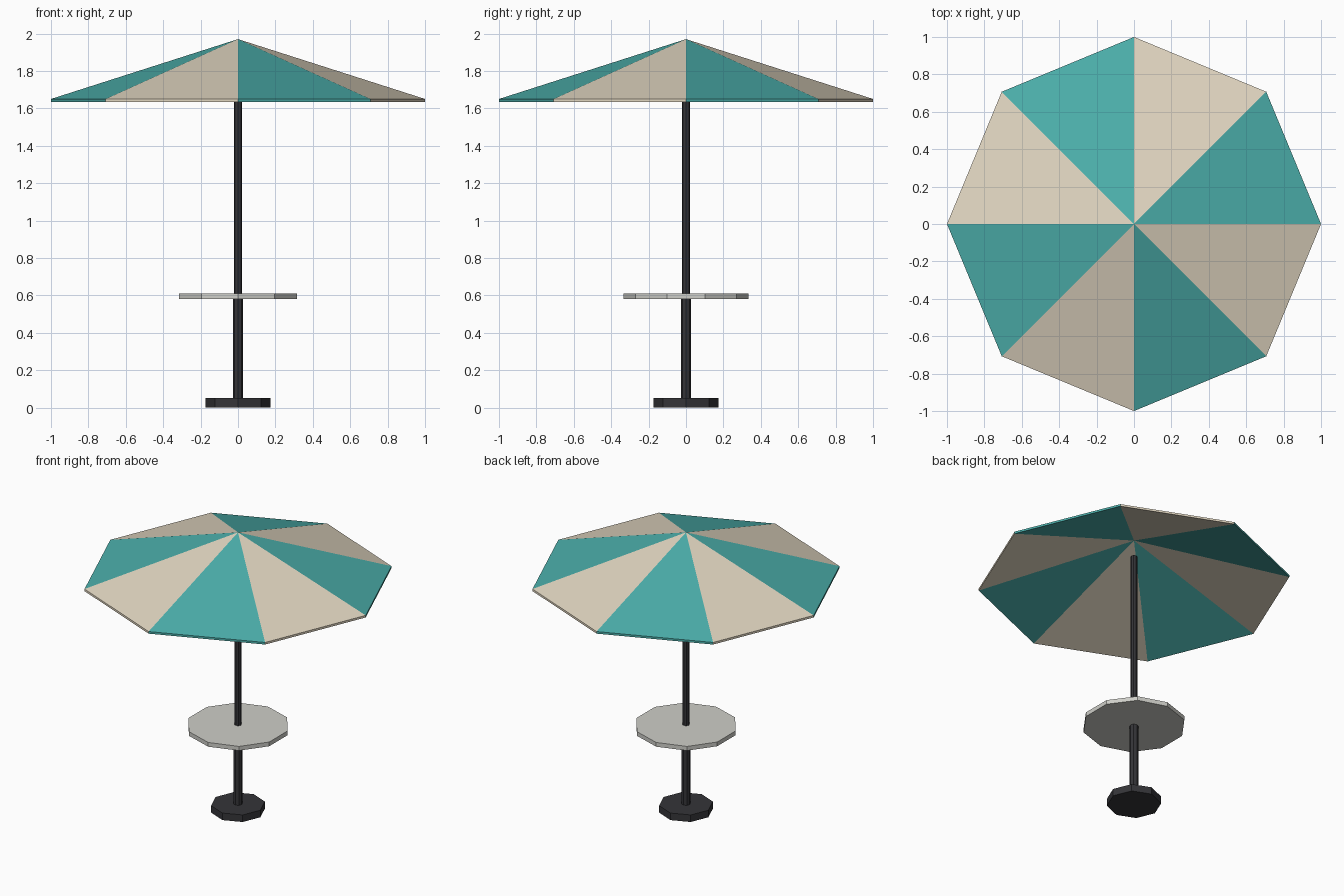
import bpy, bmesh
from math import cos, sin, pi

if "Cube" in bpy.data.objects:
    bpy.data.objects.remove(bpy.data.objects["Cube"])


def material(name, rgb):
    m = bpy.data.materials.new(name)
    m.diffuse_color = (*rgb, 1)
    m.use_nodes = True
    m.node_tree.nodes["Principled BSDF"].inputs["Base Color"].default_value = m.diffuse_color
    return m


DARK = material("dark_metal", (0.035, 0.035, 0.04))
TOP = material("pale_top", (0.62, 0.62, 0.58))
TEAL = material("teal_cloth", (0.07, 0.42, 0.40))
BEIGE = material("beige_cloth", (0.75, 0.67, 0.53))


def cylinder(name, sides, radius, z0, z1, mat):
    bpy.ops.mesh.primitive_cylinder_add(vertices=sides, radius=radius, depth=z1 - z0,
                                        location=(0, 0, (z0 + z1) / 2))
    ob = bpy.context.object
    ob.name = name
    ob.data.materials.append(mat)
    return ob


# Foot, two-stage pole and table
cylinder("base", 8, 0.175, 0.0, 0.05, DARK)
cylinder("lower_pole", 8, 0.028, 0.05, 0.58, DARK)
cylinder("upper_pole", 8, 0.022, 0.58, 1.835, DARK)
cylinder("table_top", 10, 0.333, 0.58, 0.61, TOP)

# Canopy: thin eight-sided cone, hollow underneath, with alternating panels
SIDES, RIM, APEX, THICK = 8, 1.65, 1.97, 0.015
bm = bmesh.new()


def shell(drop):
    ring = [bm.verts.new((cos(2 * pi * i / SIDES), sin(2 * pi * i / SIDES), RIM - drop))
            for i in range(SIDES)]
    return ring, bm.verts.new((0, 0, APEX - drop))


outer, outer_tip = shell(0)
inner, inner_tip = shell(THICK)
for i in range(SIDES):
    j = (i + 1) % SIDES
    for verts in ((outer[i], outer[j], outer_tip),
                  (inner[j], inner[i], inner_tip),
                  (inner[i], inner[j], outer[j], outer[i])):
        bm.faces.new(verts).material_index = i % 2
mesh = bpy.data.meshes.new("canopy")
bm.to_mesh(mesh)
bm.free()
mesh.materials.append(TEAL)
mesh.materials.append(BEIGE)
canopy = bpy.data.objects.new("canopy", mesh)
bpy.context.collection.objects.link(canopy)
